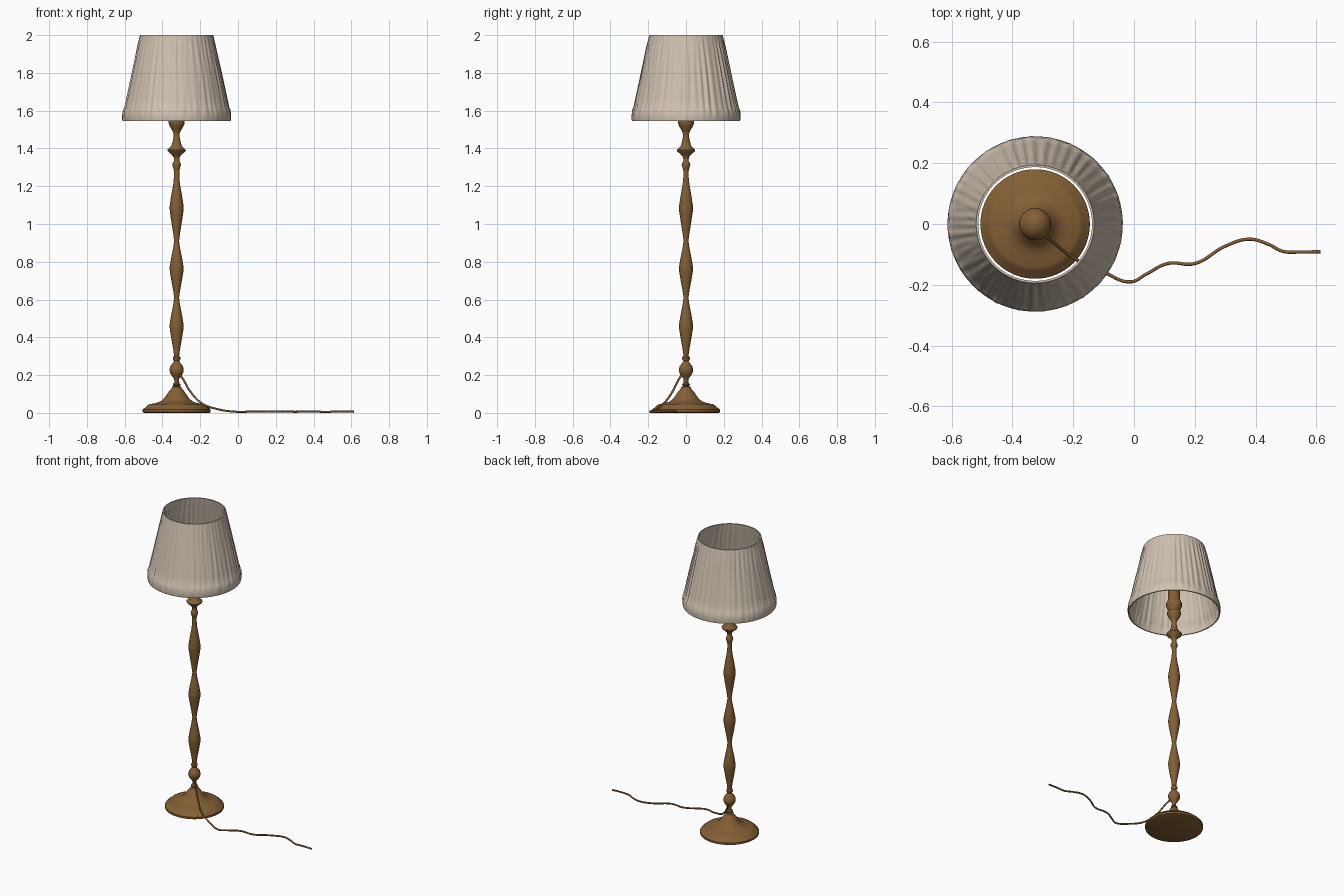
import bpy, bmesh, math, random

if "Cube" in bpy.data.objects:
    bpy.data.objects.remove(bpy.data.objects["Cube"])

random.seed(4)
AXIS_X = -0.325  # lamp axis; the cord trails off to +x


def material(name, rgb):
    m = bpy.data.materials.new(name)
    m.diffuse_color = (*rgb, 1)
    m.use_nodes = True
    m.node_tree.nodes["Principled BSDF"].inputs["Base Color"].default_value = m.diffuse_color
    return m


BRASS = material("aged_brass", (0.23, 0.115, 0.035))
CREAM = material("cream_fabric", (0.62, 0.53, 0.43))


def finish(ob, mat, angle):
    ob.data.materials.clear()
    ob.data.materials.append(mat)
    bpy.ops.object.select_all(action='DESELECT')
    ob.select_set(True)
    bpy.context.view_layer.objects.active = ob
    bpy.ops.object.shade_smooth_by_angle(angle=math.radians(angle))


def lathe(name, profile, mat, segs=48, closed=False, ripple=None, angle=35):
    """Revolve (radius, z) points; ripple(a, z) adds a radial offset."""
    bm = bmesh.new()
    rings = []
    for r, z in profile:
        ring = []
        for i in range(segs):
            a = 2 * math.pi * i / segs
            rr = r + (ripple(a, z) if ripple else 0)
            ring.append(bm.verts.new((AXIS_X + rr * math.cos(a), rr * math.sin(a), z)))
        rings.append(ring)
    pairs = list(zip(rings, rings[1:]))
    if closed:
        pairs.append((rings[-1], rings[0]))
    else:
        bm.faces.new(rings[0][::-1])
        bm.faces.new(rings[-1])
    for lo, hi in pairs:
        for i in range(segs):
            j = (i + 1) % segs
            bm.faces.new((lo[i], lo[j], hi[j], hi[i]))
    bmesh.ops.recalc_face_normals(bm, faces=bm.faces)
    me = bpy.data.meshes.new(name)
    bm.to_mesh(me)
    bm.free()
    ob = bpy.data.objects.new(name, me)
    bpy.context.collection.objects.link(ob)
    finish(ob, mat, angle)
    return ob


# Round stepped foot
lathe("base", [(0.172, 0), (0.18, 0.004), (0.18, 0.017), (0.174, 0.024), (0.162, 0.03),
               (0.155, 0.04), (0.142, 0.046), (0.11, 0.052), (0.085, 0.061),
               (0.066, 0.077), (0.052, 0.098), (0.038, 0.117), (0.026, 0.13),
               (0.024, 0.138), (0.014, 0.143)], BRASS, 64)

# Lower knop
lathe("lower_knop", [(0.013, 0.14), (0.02, 0.147), (0.02, 0.153), (0.012, 0.162),
                     (0.013, 0.18), (0.024, 0.194), (0.035, 0.212), (0.038, 0.23),
                     (0.033, 0.248), (0.02, 0.264), (0.014, 0.274), (0.02, 0.284),
                     (0.02, 0.294), (0.014, 0.302)], BRASS)

# Stem of three repeated swellings
stem = []
for z0, z1 in ((0.3, 0.61), (0.61, 0.91), (0.91, 1.25)):
    for t, r in ((0, 0.013), (0.12, 0.018), (0.3, 0.028), (0.46, 0.036), (0.54, 0.037),
                 (0.7, 0.029), (0.88, 0.018)):
        stem.append((r, z0 + (z1 - z0) * t))
stem.append((0.014, 1.25))
stem.append((0.014, 1.29))
lathe("stem", stem, BRASS)

# Upper collar with its sharp ring and cup
lathe("upper_collar", [(0.014, 1.28), (0.018, 1.298), (0.023, 1.312), (0.02, 1.324),
                       (0.014, 1.334), (0.015, 1.352), (0.025, 1.366), (0.046, 1.384),
                       (0.049, 1.391), (0.044, 1.397), (0.028, 1.413), (0.021, 1.435),
                       (0.016, 1.462), (0.016, 1.48), (0.024, 1.497), (0.037, 1.518),
                       (0.043, 1.535), (0.043, 1.548), (0.03, 1.556)], BRASS)

# Lamp holder and bulb inside the shade
lathe("lamp_holder", [(0.03, 1.55), (0.04, 1.57), (0.05, 1.595), (0.05, 1.61),
                      (0.04, 1.63), (0.037, 1.64), (0.037, 1.71), (0.03, 1.715)], BRASS)
lathe("bulb", [(0.03, 1.71)] + [(0.053 * math.cos(t), 1.755 + 0.053 * math.sin(t))
      for t in [math.radians(d) for d in range(-50, 90, 10)]] + [(0.001, 1.808)], BRASS, 32)

# Gathered fabric shade: irregular pleats fade out at the hem and the top rim
waves = [(random.choice(range(28, 75)), random.uniform(0, 6.28), random.uniform(0.4, 1))
         for _ in range(6)]


def pleats(a, z):
    amount = max(0, min(1, (z - 1.565) / 0.04, (2.0 - z) / 0.05))
    s = sum(w * math.sin(n * a + p + 0.8 * math.sin(9 * z + p)) for n, p, w in waves)
    hem = 0.002 * math.sin(24 * a) * max(0, 1 - abs(z - 1.585) / 0.03)
    return 0.0012 * s * amount + hem


outer = [(0.286, 1.545), (0.288, 1.555), (0.287, 1.58), (0.283, 1.605), (0.277, 1.615)]
outer += [(0.277 - 0.081 * k / 8, 1.615 + 0.375 * k / 8) for k in range(1, 9)]
outer.append((0.194, 2.0))
inner = [(r - 0.007, z) for r, z in reversed(outer)]
lathe("shade", outer + inner, CREAM, 288, closed=True, ripple=pleats, angle=60)

# Power cord
path = [(-0.318, -0.012, 0.215), (-0.295, -0.034, 0.185), (-0.25, -0.073, 0.11),
        (-0.19, -0.117, 0.05), (-0.1, -0.158, 0.018), (-0.01, -0.19, 0.006),
        (0.04, -0.165, 0.006), (0.11, -0.13, 0.007), (0.2, -0.13, 0.008),
        (0.3, -0.073, 0.006), (0.38, -0.05, 0.007), (0.44, -0.066, 0.006),
        (0.49, -0.09, 0.006), (0.55, -0.092, 0.008), (0.613, -0.091, 0.006)]
cu = bpy.data.curves.new("cord", 'CURVE')
cu.dimensions = '3D'
cu.bevel_depth = 0.0055
cu.bevel_resolution = 2
cu.use_fill_caps = True
sp = cu.splines.new('BEZIER')
sp.bezier_points.add(len(path) - 1)
for bp, co in zip(sp.bezier_points, path):
    bp.co = co
    bp.handle_left_type = bp.handle_right_type = 'AUTO'
cord = bpy.data.objects.new("cord", cu)
bpy.context.collection.objects.link(cord)
bpy.ops.object.select_all(action='DESELECT')
cord.select_set(True)
bpy.context.view_layer.objects.active = cord
bpy.ops.object.convert(target='MESH')
finish(bpy.context.view_layer.objects.active, BRASS, 50)
